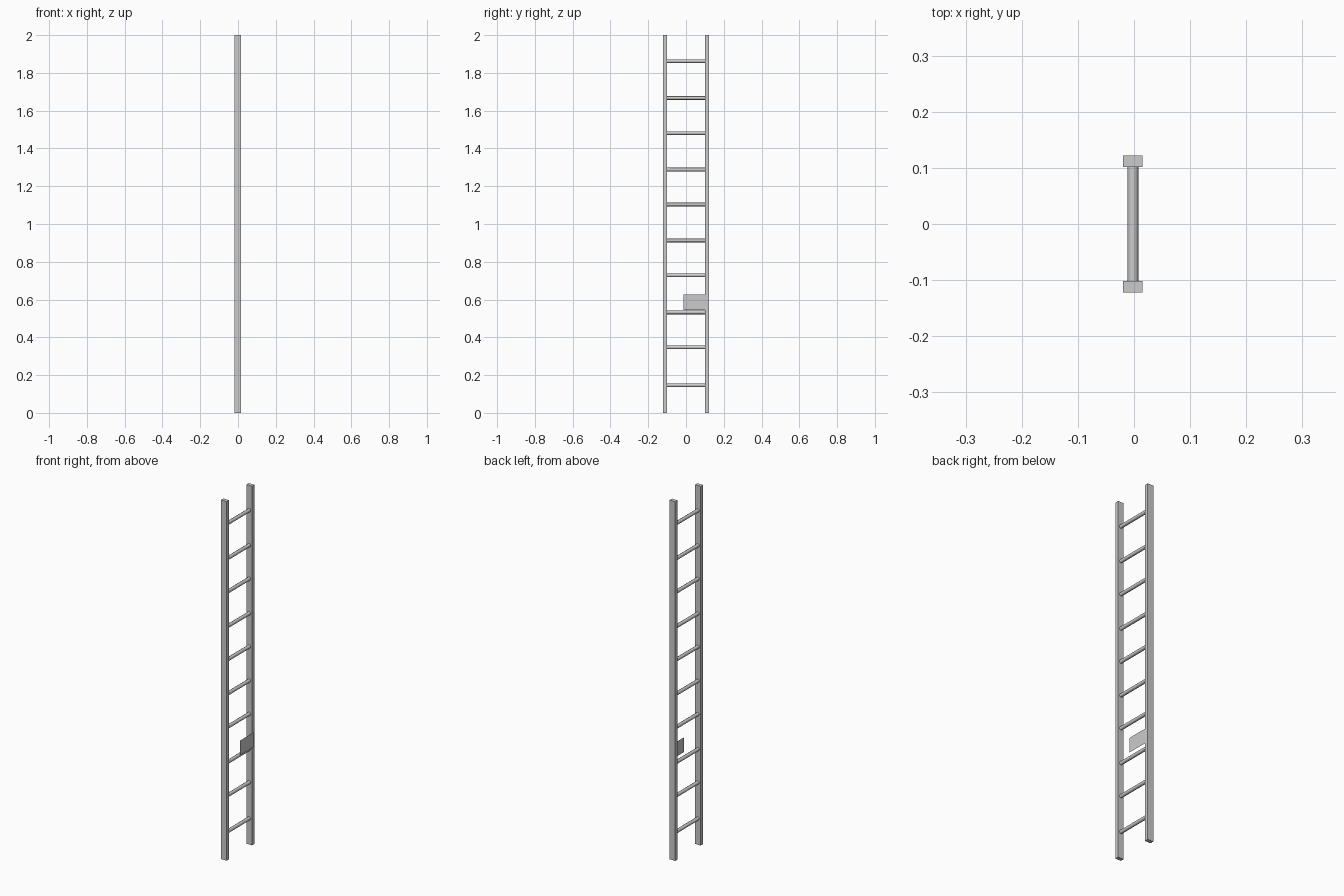
import bpy
from math import pi

if "Cube" in bpy.data.objects:
    bpy.data.objects.remove(bpy.data.objects["Cube"])

RAIL_X = -0.002          # centre plane of the ladder
RAIL_Y = 0.112           # distance of each rail from the middle


def rail(name, y):
    bpy.ops.mesh.primitive_cube_add(size=1, location=(RAIL_X, y, 1))
    ob = bpy.context.object
    ob.name = name
    ob.scale = (0.035, 0.021, 2)
    bpy.ops.object.transform_apply(location=False, rotation=False, scale=True)


def rung(index, z):
    bpy.ops.mesh.primitive_cylinder_add(vertices=8, radius=0.0098, depth=2 * RAIL_Y - 0.018,
                                        location=(RAIL_X, 0, z), rotation=(pi / 2, 0, 0))
    ob = bpy.context.object
    ob.name = f"rung_{index}"
    bpy.ops.object.shade_smooth_by_angle(angle=pi / 3)


# Side rails
rail("left_rail", -RAIL_Y)
rail("right_rail", RAIL_Y)

# Rungs, slightly uneven as in a hand-made ladder
for i, z in enumerate((0.146, 0.347, 0.532, 0.728, 0.913, 1.103, 1.288, 1.481, 1.667, 1.862)):
    rung(i + 1, z)

# Thin tag sheet just in front of the right rail
bpy.ops.mesh.primitive_plane_add(size=1, location=(0.0195, 0.05, 0.586), rotation=(0, pi / 2, 0))
tag = bpy.context.object
tag.name = "tag_sheet"
tag.scale = (0.082, 0.124, 1)
bpy.ops.object.transform_apply(location=False, rotation=True, scale=True)
